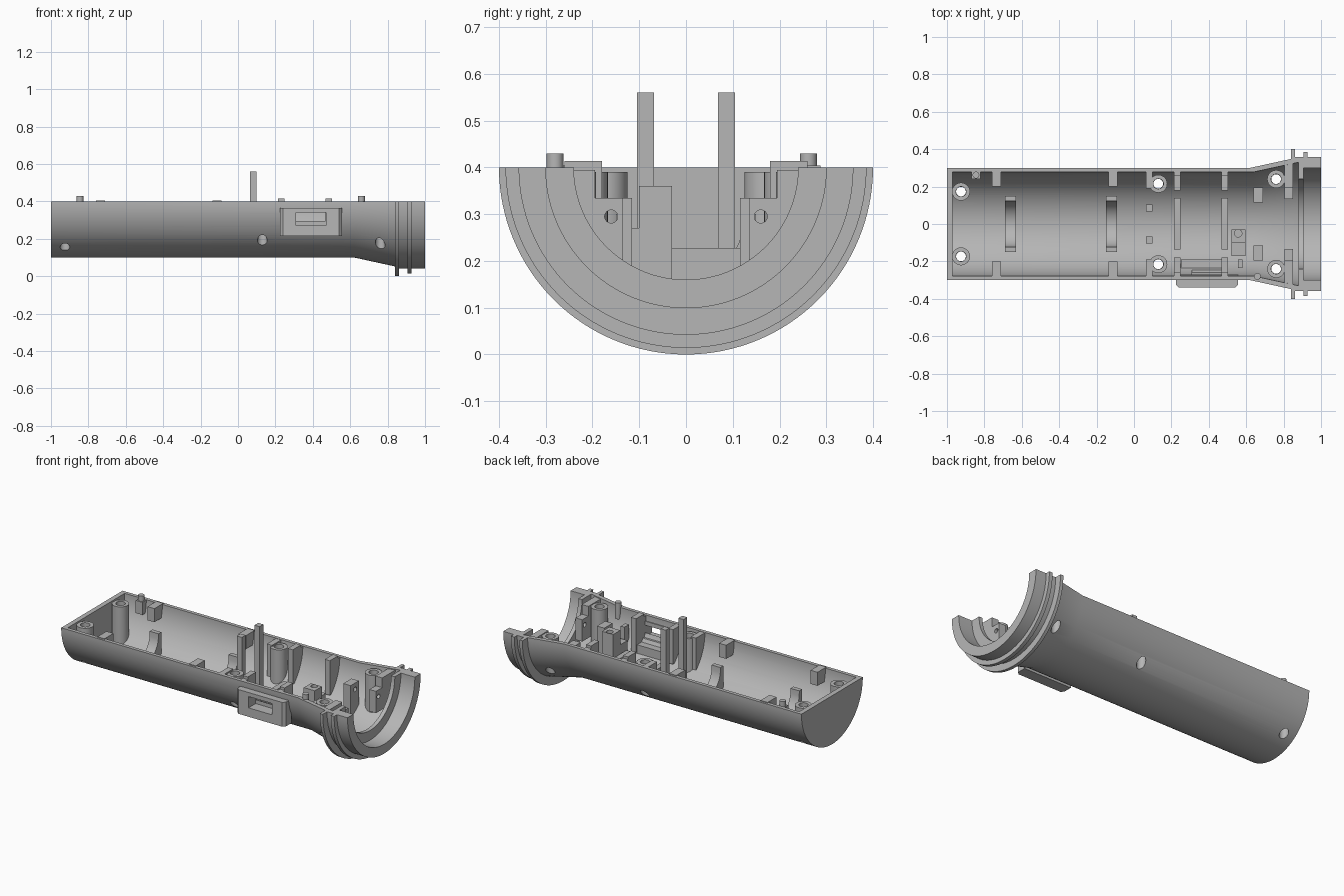
import bpy, bmesh
from math import sin, cos, pi, sqrt

if "Cube" in bpy.data.objects:
    bpy.data.objects.remove(bpy.data.objects["Cube"])

RIM = 0.4  # height of the open split plane
grey = bpy.data.materials.new("plain grey plastic")
grey.use_nodes = True
colour = (0.47, 0.47, 0.47, 1)
grey.diffuse_color = colour
grey.node_tree.nodes["Principled BSDF"].inputs["Base Color"].default_value = colour


def finish(bm, name, material=True):
    bmesh.ops.recalc_face_normals(bm, faces=bm.faces)
    mesh = bpy.data.meshes.new(name)
    bm.to_mesh(mesh)
    bm.free()
    ob = bpy.data.objects.new(name, mesh)
    bpy.context.collection.objects.link(ob)
    mesh.materials.append(grey)
    return ob


def smooth(ob):
    bpy.ops.object.select_all(action='DESELECT')
    ob.select_set(True)
    bpy.context.view_layer.objects.active = ob
    bpy.ops.object.shade_smooth_by_angle(angle=0.5)


def cut(ob, cutters):
    for c in cutters:
        mod = ob.modifiers.new("cut", 'BOOLEAN')
        mod.operation = 'DIFFERENCE'
        mod.solver = 'EXACT'
        mod.object = c
        bpy.context.view_layer.objects.active = ob
        bpy.ops.object.modifier_apply(modifier=mod.name)


def floor_z(x, y):
    """Height inside the wall thickness, so parts sink into the shell."""
    r = 0.29 + max(0, min(x, 0.86) - 0.63) * 0.22
    return RIM - sqrt(max(0, r * r - y * y))


def prism(name, points, x0, x1):
    """Extrude a closed (y, z) outline along x."""
    bm = bmesh.new()
    rings = [[bm.verts.new((x, y, z)) for y, z in points] for x in (x0, x1)]
    n = len(points)
    for i in range(n):
        j = (i + 1) % n
        bm.faces.new((rings[0][i], rings[0][j], rings[1][j], rings[1][i]))
    bm.faces.new(rings[0])
    bm.faces.new(rings[1])
    return finish(bm, name)


def block(name, x0, x1, y0, y1, top, bottom=0):
    """Box whose underside follows the round shell."""
    n = 12
    ys = [y0 + (y1 - y0) * i / n for i in range(n + 1)]
    under = [(y, max(bottom, floor_z((x0 + x1) / 2, y))) for y in ys]
    return prism(name, under + [(y1, top), (y0, top)], x0, x1)


def cylinder(name, r, depth, loc, axis='Z'):
    bpy.ops.mesh.primitive_cylinder_add(vertices=24, radius=r, depth=depth, location=loc,
                                        rotation=(0, pi / 2 if axis == 'X' else 0, 0))
    ob = bpy.context.object
    ob.name = name
    ob.data.materials.append(grey)
    return ob


def box(name, x0, x1, y0, y1, z0, z1):
    return prism(name, [(y0, z0), (y1, z0), (y1, z1), (y0, z1)], x0, x1)


# Half-round shell with flared, flanged mouth and closed far end
profile = [(-1, 0), (-1, .3), (.62, .3), (.84, .348), (.84, .4), (.86, .4),
           (.86, .358), (.905, .358), (.905, .386), (.928, .386), (.928, .358),
           (1, .358), (1, .3), (.905, .3), (.905, .24), (.88, .24), (.88, .33),
           (.64, .278), (-.97, .278), (-.97, 0)]
bm = bmesh.new()
SEG = 64
rings = []
for s in range(SEG + 1):
    a = pi + pi * s / SEG
    rings.append([bm.verts.new((x, r * cos(a), RIM + r * sin(a))) for x, r in profile])
for a, b in zip(rings, rings[1:]):
    for i in range(len(profile) - 1):
        bm.faces.new((a[i], a[i + 1], b[i + 1], b[i]))
bm.faces.new(rings[0])
bm.faces.new(rings[-1])
bmesh.ops.remove_doubles(bm, verts=bm.verts, dist=0.0001)
shell = finish(bm, "shell")

# Screw bosses and the holes that run through the shell
bosses = [(x, s * y) for x, y in ((-.925, .173), (.13, .215), (.76, .24)) for s in (-1, 1)]
cutters = []
for x, y in bosses:
    bm = bmesh.new()
    loops = []
    for r, top in ((.048, False), (.048, True), (.027, True), (.027, False)):
        loop = []
        for k in range(32):
            px, py = x + r * cos(k * pi / 16), y + r * sin(k * pi / 16)
            loop.append(bm.verts.new((px, py, .39 if top else floor_z(px, py))))
        loops.append(loop)
    for i in range(4):
        a, b = loops[i], loops[(i + 1) % 4]
        for k in range(32):
            m = (k + 1) % 32
            bm.faces.new((a[k], a[m], b[m], b[k]))
    smooth(finish(bm, "screw_boss"))
    cutters.append(cylinder("screw_hole", .026, .6, (x, y, .2)))

# Switch housing on the front wall, with chamfered outer corners
bm = bmesh.new()
outline = [(.225, -.27), (.225, -.325), (.24, -.34), (.54, -.34), (.555, -.325), (.555, -.27)]
low = [bm.verts.new((x, y, .215)) for x, y in outline]
high = [bm.verts.new((x, y, .365)) for x, y in outline]
for i in range(6):
    j = (i + 1) % 6
    bm.faces.new((low[i], low[j], high[j], high[i]))
bm.faces.new(low)
bm.faces.new(high)
housing = finish(bm, "switch_housing")
window = box("window_cutter", .31, .47, -.4, -.2, .27, .34)
cut(housing, [window])
cut(shell, cutters + [window])
smooth(shell)
for c in cutters + [window]:
    bpy.data.objects.remove(c)
block("switch_shelf", .25, .47, -.27, -.19, .25)

# Round cradles on the floor
for x0 in (-.69, -.15):
    arc = [(.122 * cos(pi * k / 24), .285 - .122 * sin(pi * k / 24)) for k in range(25)]
    under = [(-.15 + .025 * k, floor_z(x0, -.15 + .025 * k)) for k in range(13)]
    smooth(prism("cradle", under + [(.15, .3)] + [(y, .3 if i in (0, 24) else z)
           for i, (y, z) in enumerate(arc)] + [(-.15, .3)], x0, x0 + .06))

# Low cross ribs
for x0 in (.215, .468):
    block("cross_rib", x0, x0 + .034, -.135, .14, .228)

# Mirrored wall tabs, posts and sensor blocks
for s in (-1, 1):
    def pair(name, x0, x1, ya, yb, top, bottom=0):
        return block(name, x0, x1, *sorted((s * ya, s * yb)), top, bottom)
    for x0 in (-.76, -.135):
        pair("wall_tab", x0, x0 + .048, .2, .288, .404, .32)
    pair("boss_tab", .065, .1, .19, .288, .398, .2)
    for x0 in (.215, .468):
        pair("locating_tab", x0, x0 + .034, .18, .26, .414, .2)
        pair("tab_root", x0, x0 + .034, .25, .288, .398, .25)
    pair("tall_post", .065, .1, .068, .105, .56)
    blocks = [pair("mount_block", .64, .69, .115, .195, .335, .14),
              pair("socket_block", .805, .85, .135, .318, .335, .2)]
    pin = cylinder("pin_cutter", .014, .4, (.745, s * .16, .295), 'X')
    for b in blocks:
        cut(b, [pin])
    bpy.data.objects.remove(pin)
    pair("socket_rim", .805, .85, .195, .325, .395, .33)

# Wire clamp beside the switch
clamp = block("wire_clamp", .52, .595, -.1, -.03, .36)
hole = cylinder("clamp_cutter", .02, .1, (.557, -.05, .36))
cut(clamp, [hole])
bpy.data.objects.remove(hole)
block("clamp_bridge", .52, .595, -.17, -.1, .27)
block("clamp_stop", .555, .58, -.235, -.19, .335)

# Alignment pegs
block("peg_base", -.868, -.822, .24, .288, .398, .32)
for x, y in ((-.845, .262), (.66, -.28)):
    smooth(cylinder("alignment_peg", .018, .1, (x, y, .38)))
